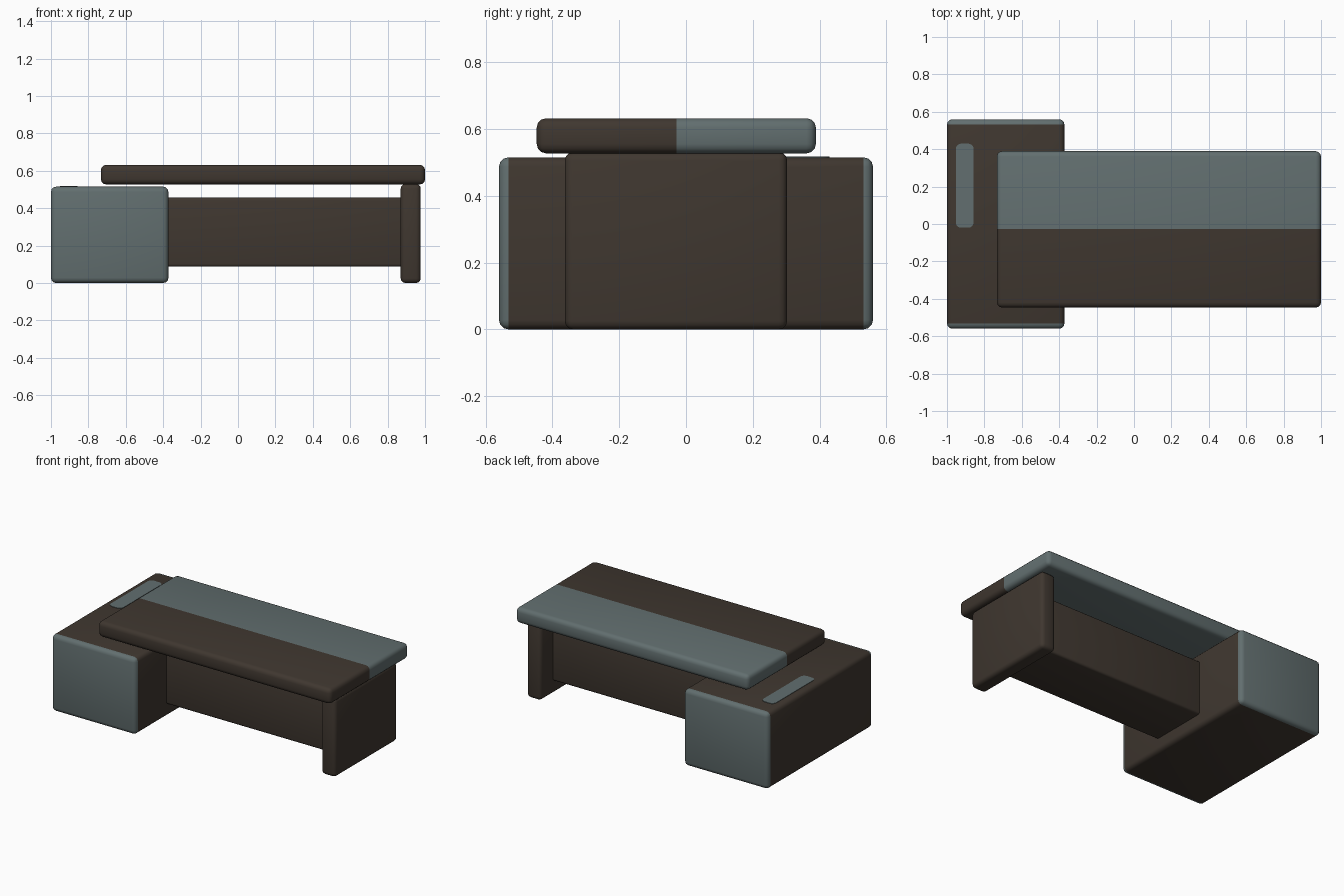
import bpy, bmesh, math
from mathutils import Vector

if "Cube" in bpy.data.objects:
    bpy.data.objects.remove(bpy.data.objects["Cube"])


def material(name, rgb):
    m = bpy.data.materials.new(name)
    m.diffuse_color = (*rgb, 1)
    m.use_nodes = True
    m.node_tree.nodes["Principled BSDF"].inputs["Base Color"].default_value = m.diffuse_color
    return m


BROWN = material("dark brown wood", (0.050, 0.038, 0.029))
GREY = material("blue grey panel", (0.122, 0.158, 0.160))


def box(name, lo, hi, bevel, mats, split_y=None, rule=None, segments=3, vertical=False):
    """Rounded box; may be cut at split_y and coloured by a rule on face centres."""
    bm = bmesh.new()
    bmesh.ops.create_cube(bm, size=1)
    for v in bm.verts:
        v.co = Vector([hi[i] if v.co[i] > 0 else lo[i] for i in range(3)])
    edges = [e for e in bm.edges
             if not vertical or abs(e.verts[0].co.z - e.verts[1].co.z) > 1e-4]
    bmesh.ops.bevel(bm, geom=edges, offset=bevel, segments=segments,
                    profile=0.5, affect='EDGES')
    if split_y is not None:
        bmesh.ops.bisect_plane(bm, geom=bm.verts[:] + bm.edges[:] + bm.faces[:],
                               plane_co=(0, split_y, 0), plane_no=(0, 1, 0))
    bmesh.ops.recalc_face_normals(bm, faces=bm.faces)
    for f in bm.faces:
        f.material_index = int(bool(rule and rule(f.calc_center_median())))
    me = bpy.data.meshes.new(name)
    bm.to_mesh(me)
    bm.free()
    for m in mats:
        me.materials.append(m)
    ob = bpy.data.objects.new(name, me)
    bpy.context.collection.objects.link(ob)
    bpy.ops.object.select_all(action='DESELECT')
    ob.select_set(True)
    bpy.context.view_layer.objects.active = ob
    bpy.ops.object.shade_smooth_by_angle(angle=math.radians(40))
    return ob


# Side cabinet with grey front and back ends
box("side_cabinet", (-1, -0.56, 0), (-0.372, 0.56, 0.515), 0.028, [BROWN, GREY],
    rule=lambda c: abs(c.y) > 0.533)

# Desktop, rear half grey
box("desktop", (-0.733, -0.447, 0.527), (1, 0.389, 0.632), 0.028, [BROWN, GREY],
    split_y=-0.028, rule=lambda c: c.y > -0.028)

# Slab leg on the right
box("slab_leg", (0.87, -0.363, 0), (0.977, 0.303, 0.53), 0.025, [BROWN])

# Thick central panel joining cabinet and leg
box("central_panel", (-0.40, -0.23, 0.087), (0.90, 0.17, 0.456), 0.015, [BROWN])

# Rounded inlay plate on the cabinet top
box("cable_plate", (-0.953, -0.02, 0.511), (-0.857, 0.43, 0.518), 0.03, [GREY],
    segments=5, vertical=True)
